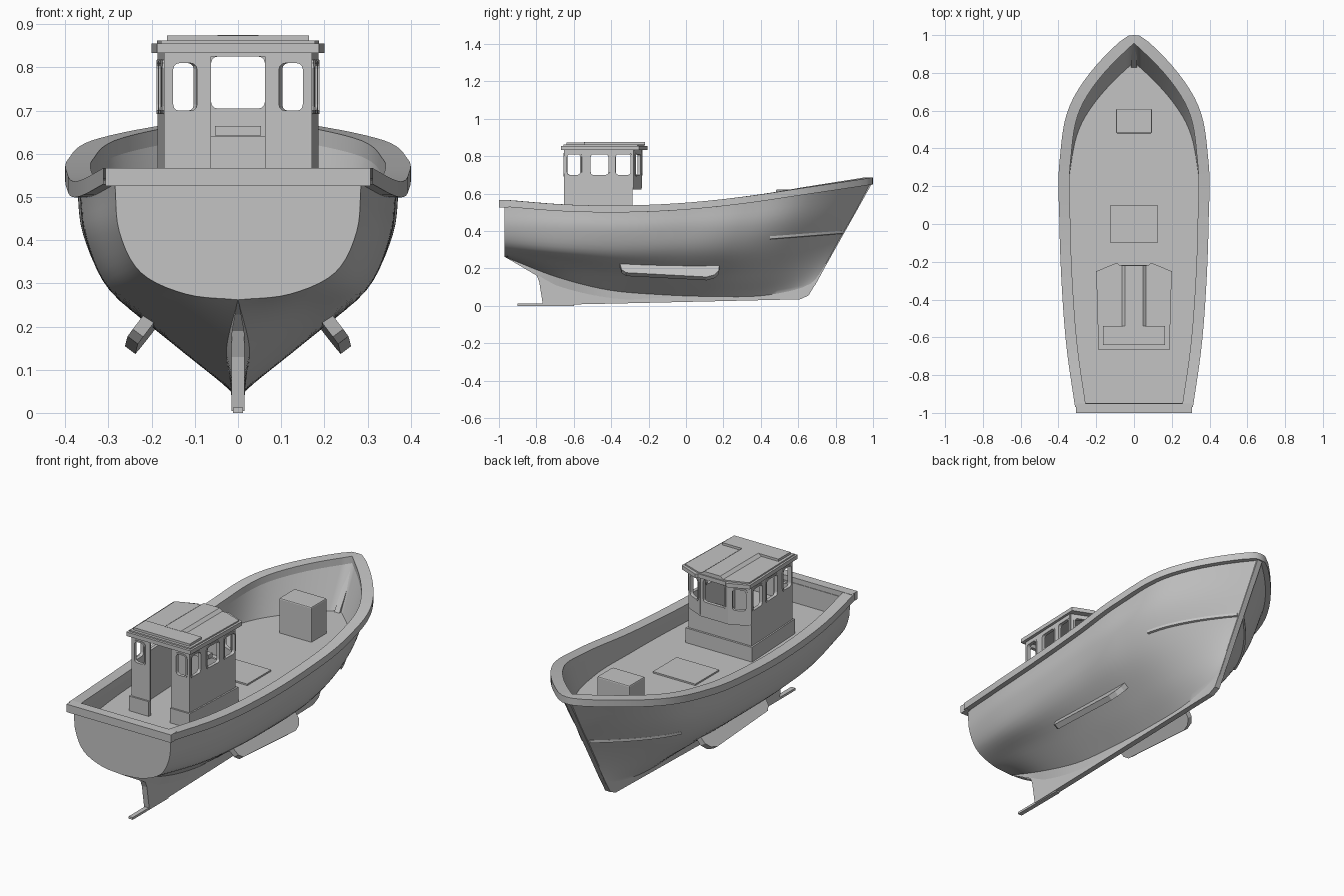
import bpy, bmesh, math
from mathutils import Vector
from mathutils.bvhtree import BVHTree

if "Cube" in bpy.data.objects:
    bpy.data.objects.remove(bpy.data.objects["Cube"])

GREY = bpy.data.materials.new("plain_grey")
GREY.diffuse_color = (0.55, 0.55, 0.55, 1)
GREY.use_nodes = True
GREY.node_tree.nodes["Principled BSDF"].inputs["Base Color"].default_value = GREY.diffuse_color
DECK = 0.437


def finish(name, bm, mirror=False, smooth=None, solid=0, bevel=0):
    bmesh.ops.remove_doubles(bm, verts=bm.verts, dist=1e-5)
    bmesh.ops.recalc_face_normals(bm, faces=bm.faces)
    me = bpy.data.meshes.new(name)
    bm.to_mesh(me)
    bm.free()
    ob = bpy.data.objects.new(name, me)
    bpy.context.collection.objects.link(ob)
    me.materials.append(GREY)
    if smooth:
        bpy.ops.object.select_all(action='DESELECT')
        ob.select_set(True)
        bpy.context.view_layer.objects.active = ob
        bpy.ops.object.shade_smooth_by_angle(angle=math.radians(smooth))
    if solid:
        m = ob.modifiers.new("solid", 'SOLIDIFY')
        m.thickness, m.offset = solid, 0
    if bevel:
        m = ob.modifiers.new("bevel", 'BEVEL')
        m.width, m.segments = bevel, 2
    if mirror:
        ob.modifiers.new("mirror", 'MIRROR')
    return ob


def loft(bm, rings, closed=False, caps=False):
    vs = [[bm.verts.new(p) for p in r] for r in rings]
    n = len(rings[0])
    for a, b in zip(vs, vs[1:]):
        for j in range(n if closed else n - 1):
            k = (j + 1) % n
            bm.faces.new((a[j], a[k], b[k], b[j]))
    if caps:
        bm.faces.new(vs[0])
        bm.faces.new(vs[-1])
    return vs


def extrude(name, pts, offset, **kw):
    bm = bmesh.new()
    o = Vector(offset)
    loft(bm, [pts, [Vector(p) + o for p in pts]], True, True)
    return finish(name, bm, **kw)


def prism(name, plan, z0, z1, **kw):
    return extrude(name, [(x, y, z0) for x, y in plan], (0, 0, z1 - z0), **kw)


def box(name, x0, x1, y0, y1, z0, z1, **kw):
    return prism(name, [(x0, y0), (x1, y0), (x1, y1), (x0, y1)], z0, z1, **kw)


def both(half):
    return half + [(-x, y) for x, y in reversed(half)]


def spline(p, t, full_end=False):
    s = min(max(t, 0), 1) * (len(p) - 1)
    i = min(int(s), len(p) - 2)
    u = s - i
    b, c = p[i], p[i + 1]
    a = p[i - 1] if i else b * 2 - c
    d = p[i + 2] if i + 2 < len(p) else c * 2 - b
    if full_end and i + 2 == len(p):  # keep curving in towards the stem
        d = c * 3 - b * 3 + a
    return 0.5 * (b * 2 + (c - a) * u + (a * 2 - b * 5 + c * 4 - d) * u * u
                  + (b * 3 - a - c * 3 + d) * u ** 3)


# Hull lines from keel to sheer: stem y, half widths and heights from stern to bow
LINES = [
    (.69, (0, .026, .02, .016, .015, .015, .012), (.262, .155, .085, .06, .05, .055, .11)),
    (.745, (.12, .155, .16, .155, .145, .11, .012), (.275, .235, .19, .165, .16, .165, .21)),
    (.82, (.225, .275, .29, .297, .285, .212, .012), (.325, .295, .28, .285, .29, .31, .35)),
    (.90, (.275, .326, .347, .355, .352, .275, .012), (.42, .41, .40, .41, .42, .45, .49)),
    (.985, (.285, .331, .356, .368, .367, .295, .012), (.53, .505, .50, .515, .55, .60, .65))]
LINES = [[Vector((x, -.97 + i / 6 * (ye + .97), z)) for i, (x, z) in enumerate(zip(xs, zs))]
         for ye, xs, zs in LINES]
N = 48
columns, rail = [], []
for i in range(N + 1):
    t = i / N
    knots = [spline(l, t, True) for l in LINES]
    col = [spline(knots, j / 20) for j in range(21)]
    d = spline(LINES[4], t + .01, True) - spline(LINES[4], t - .01, True)
    n = Vector((d.y, -d.x, 0)).normalized()
    if i == 0:
        n = Vector((1, 0, 0))
    e = col[-1]
    out, inn = e + n * .027, e - n * .031
    out.y = min(out.y, .997)
    inn.x, inn.y = max(inn.x, 0), min(inn.y, .957)
    lo, hi = [(a, b) for a, b in zip(col, col[1:]) if a.z <= DECK <= b.z][0]
    dk = lo.lerp(hi, (DECK - lo.z) / (hi.z - lo.z)) - n * .018
    dk.x, dk.y = max(dk.x, 0), min(dk.y, .88)
    up = Vector((0, 0, .037))
    rail.append([out, out + up, inn + up, inn])
    # the foot blends the bottom into the keel side
    foot = col[0] - Vector((0, 0, .05 * min(1, t * 6) * min(1, (1 - t) * 8)))
    foot.x = min(foot.x, .014)
    foot.z = max(foot.z, .022 + .023 * (foot.y + .3))
    columns.append([foot] + col + [inn, dk, Vector((0, dk.y, DECK))])
tip = [p.copy() for p in rail[-1]]
for p, y in zip(tip, (1, 1, .957, .957)):
    p.x, p.y = 0, y
rail.append(tip)

# Hull with bulwark, deck and transom
bm = bmesh.new()
loft(bm, columns)
bm.faces.new([bm.verts.new(p) for p in columns[0][:-3] + [Vector((0, -.97, .53))]])
tree = BVHTree.FromBMesh(bm)
finish("hull", bm, mirror=True, smooth=38)
bm = bmesh.new()
loft(bm, rail, True)
finish("side_rail", bm, mirror=True, smooth=35)
box("stern_rail", -.307, .307, -1, -.95, .525, .567)
box("stern_bulwark", -.265, .265, -.962, -.947, .43, .54)

# Keel, skeg and stem in one profile, with a shoe bar below
keel = [(-.765, .004), (-.3, .014), (.61, .035), (.655, .055), (.70, .13), (.995, .655),
        (.965, .655), (.66, .17), (.5, .10), (-.3, .13), (-.6, .21), (-.88, .265), (-.965, .268),
        (-.9, .248), (-.85, .228), (-.81, .19), (-.785, .13)]
extrude("keel_and_stem", [(-.015, y, z) for y, z in keel], (.03, 0, 0))
box("keel_shoe", -.012, .012, -.9, -.6, 0, .012)

# Bilge keels: profile of (y, distance from the root), leaning outward
fin = [(-.36, -.01), (-.345, .065), (-.32, .085), (.11, .095), (.15, .08), (.175, .05), (.18, 0)]
extrude("bilge_keel", [(.18 + .61 * w, y, .228 - .79 * w - .035 * (y + .36)) for y, w in fin],
        (.024, 0, .018), mirror=True)

# Bow rubbing strip follows the hull surface
rings = []
for i in range(17):
    y = .45 + .39 * i / 16
    z = .365 + .03 * i / 16
    hit = tree.ray_cast(Vector((1, y, z)), Vector((-1, 0, 0)))[0]
    if hit:
        rings.append([(hit.x + a, y, z + b) for a, b in
                      ((-.01, -.01), (.006, -.007), (.006, .007), (-.01, .01))])
bm = bmesh.new()
loft(bm, rings, True, True)
finish("bow_strip", bm, mirror=True)

# Deck fittings
box("deck_hatch", -.125, .125, -.1, .1, DECK - .01, DECK + .008)
box("deck_locker", -.095, .095, .48, .61, DECK - .01, .622, bevel=.006)


# Cabin panels: outline with rounded window holes, plus a raised frame per window
def rounded(u0, u1, z0, z1, r):
    pts = []
    for k, (u, z) in enumerate(((u1 - r, z1 - r), (u0 + r, z1 - r), (u0 + r, z0 + r), (u1 - r, z0 + r))):
        for s in range(4):
            a = math.pi / 2 * (k + s / 3)
            pts.append((u + r * math.cos(a), z + r * math.sin(a)))
    return pts


def sheet(name, p0, p1, loops, thick, mirror):
    p0, p1 = Vector((*p0, 0)), Vector((*p1, 0))
    d = (p1 - p0).normalized()
    bm = bmesh.new()
    for lp in loops:
        v = [bm.verts.new(p0 + d * u + Vector((0, 0, z))) for u, z in lp]
        for a, b in zip(v, v[1:] + v[:1]):
            bm.edges.new((a, b))
    bmesh.ops.triangle_fill(bm, edges=bm.edges, use_beauty=True)
    finish(name, bm, mirror=mirror, solid=thick)


def panel(name, p0, p1, outline, windows, mirror=True):
    sheet(name, p0, p1, [outline] + [rounded(*w, .014) for w in windows], .012, mirror)
    for u0, u1, z0, z1 in windows:
        sheet(name + "_window_frame", p0, p1,
              [rounded(u0 - .008, u1 + .008, z0 - .008, z1 + .008, .02),
               rounded(u0, u1, z0, z1, .014)], .018, mirror)


def rect(u1, z0, z1):
    return [(0, z0), (u1, z0), (u1, z1), (0, z1)]


TOP = .84
panel("cabin_stern_wall", (0, -.645), (1, -.645),
      [(.062, DECK), (.165, DECK), (.165, TOP), (0, TOP), (0, .825), (.062, .825)],
      [(.095, .15, .70, .81)])
panel("cabin_side_wall", (.165, -.65), (.18, -.285), rect(.365, DECK, TOP),
      [(.015, .085, .70, .81), (.14, .235, .70, .81), (.275, .355, .70, .81)])
panel("cabin_front_corner", (.18, -.285), (.08, -.242), rect(.109, .63, TOP), [(.022, .088, .70, .81)])
panel("cabin_front_upper", (-.08, -.242), (.08, -.242), rect(.16, .63, TOP),
      [(.018, .142, .705, .825)], False)
panel("cabin_front_lower", (-.18, -.292), (.18, -.292), rect(.36, DECK, .64), [], False)
prism("cabin_front_ledge", both([(.184, -.295), (.184, -.283), (.082, -.237)]), .622, .632)
prism("cabin_plinth", [(.062, -.66), (.178, -.66), (.195, -.275), (0, -.275), (0, -.29),
                       (.178, -.29), (.163, -.643), (.062, -.643)], DECK - .01, .515, mirror=True)
box("dashboard", -.053, .053, -.325, -.29, .642, .665)

# Roof slab with stern box and raised centre strip
prism("roof", both([(.188, -.668), (.2, -.25), (.09, -.205), (.08, -.216)]), .834, .855)
prism("roof_top", both([(.178, -.655), (.188, -.26), (.085, -.222)]), .85, .862)
box("roof_stern_box", -.165, .165, -.64, -.54, .85, .874)
extrude("roof_centre_strip", [(-.067, -.545, .86), (.067, -.545, .86), (.047, -.545, .875),
                              (-.047, -.545, .875)], (0, .325, 0))
